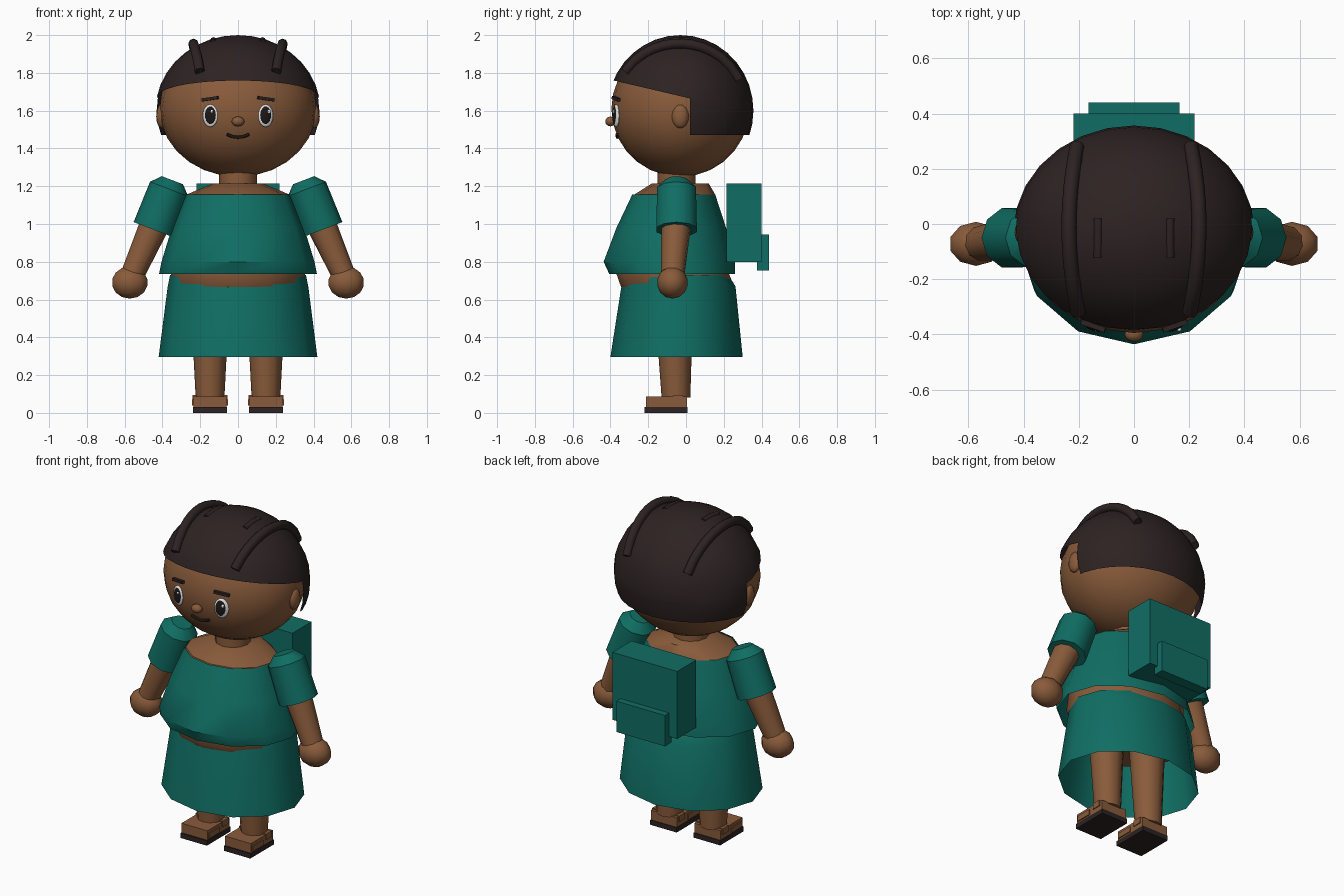
import bpy, bmesh, math
from mathutils import Vector, Matrix

cube = bpy.data.objects.get("Cube")
if cube:
    bpy.data.objects.remove(cube)


def material(name, r, g, b):
    m = bpy.data.materials.new(name)
    m.use_nodes = True
    m.diffuse_color = (r, g, b, 1)
    node = m.node_tree.nodes["Principled BSDF"]
    node.inputs["Base Color"].default_value = (r, g, b, 1)
    node.inputs["Roughness"].default_value = 0.8
    return m


SKIN = material("brown skin", 0.25, 0.105, 0.043)
TEAL = material("teal cloth", 0.005, 0.155, 0.125)
HAIR = material("dark brown hair", 0.026, 0.016, 0.016)
WHITE = material("eye white", 0.85, 0.85, 0.85)
BLACK = material("pupil black", 0.012, 0.009, 0.009)


def finish(name, bm, mat, smooth=40):
    bmesh.ops.recalc_face_normals(bm, faces=bm.faces)
    me = bpy.data.meshes.new(name)
    bm.to_mesh(me)
    bm.free()
    me.materials.append(mat)
    ob = bpy.data.objects.new(name, me)
    bpy.context.collection.objects.link(ob)
    if smooth:
        bpy.ops.object.select_all(action='DESELECT')
        ob.select_set(True)
        bpy.context.view_layer.objects.active = ob
        bpy.ops.object.shade_smooth_by_angle(angle=math.radians(smooth))
    return ob


def box(name, lo, hi, mat, turn=0):
    lo, hi = Vector(lo), Vector(hi)
    bm = bmesh.new()
    m = Matrix.Translation((lo + hi) / 2) @ Matrix.Rotation(turn, 4, 'Y')
    bmesh.ops.create_cube(bm, size=1, matrix=m @ Matrix.Diagonal((*(hi - lo), 1)))
    return finish(name, bm, mat, 0)


def ball(name, loc, radii, mat, segs=16, rings=10, turn=0):
    bm = bmesh.new()
    m = Matrix.Translation(loc) @ Matrix.Rotation(turn, 4, 'Z') @ Matrix.Diagonal((*radii, 1))
    bmesh.ops.create_uvsphere(bm, u_segments=segs, v_segments=rings, radius=1, matrix=m)
    return finish(name, bm, mat)


def loft(name, rings, mat, segs=12, cap=False):
    """Stack of elliptical rings given as (centre y, z, x radius, y radius)."""
    bm = bmesh.new()
    loops = []
    for cy, z, rx, ry in rings:
        turns = [2 * math.pi * i / segs for i in range(segs)]
        loops.append([bm.verts.new((rx * math.sin(t), cy - ry * math.cos(t), z)) for t in turns])
    for a, b in zip(loops, loops[1:]):
        for i in range(segs):
            j = (i + 1) % segs
            bm.faces.new((a[i], a[j], b[j], b[i]))
    if cap:
        bm.faces.new(loops[0])
        bm.faces.new(loops[-1])
    return finish(name, bm, mat)


def limb(name, a, b, r1, r2, mat, segs=10):
    a, b = Vector(a), Vector(b)
    d = b - a
    m = Matrix.Translation((a + b) / 2) @ d.to_track_quat('Z', 'Y').to_matrix().to_4x4()
    bm = bmesh.new()
    bmesh.ops.create_cone(bm, cap_ends=True, segments=segs, radius1=r1, radius2=r2,
                          depth=d.length, matrix=m)
    return finish(name, bm, mat)


def tube(name, points, radius, mat):
    cu = bpy.data.curves.new(name, 'CURVE')
    cu.dimensions = '3D'
    cu.bevel_depth = radius
    cu.bevel_resolution = 2
    cu.use_fill_caps = True
    s = cu.splines.new('POLY')
    s.points.add(len(points) - 1)
    for p, co in zip(s.points, points):
        p.co = (*co, 1)
    cu.materials.append(mat)
    ob = bpy.data.objects.new(name, cu)
    bpy.context.collection.objects.link(ob)


# Head and hair ellipsoids
HEAD_C, HEAD_R = Vector((0, -0.03, 1.61)), Vector((0.415, 0.365, 0.36))
HAIR_C, HAIR_R = Vector((0, -0.03, 1.6)), Vector((0.437, 0.387, 0.4))


def face_y(x, z):
    k = 1 - (x / HEAD_R.x) ** 2 - ((z - HEAD_C.z) / HEAD_R.z) ** 2
    return HEAD_C.y - HEAD_R.y * math.sqrt(k)


def hair_z(x, y):
    k = 1 - (x / HAIR_R.x) ** 2 - ((y - HAIR_C.y) / HAIR_R.y) ** 2
    return HAIR_C.z + HAIR_R.z * math.sqrt(max(k, 0))


ball("head", HEAD_C, HEAD_R, SKIN, 24, 14)

# Hair shell: sloping fringe in front, longer straight cut behind
SPLIT, NAPE, FRINGE, SLOPE = 0.02, 1.47, 1.665, 0.235
bm = bmesh.new()
bmesh.ops.create_uvsphere(bm, u_segments=28, v_segments=18, radius=1,
                          matrix=Matrix.Translation(HAIR_C) @ Matrix.Diagonal((*HAIR_R, 1)))
for co, no in (((0, SPLIT, 0), (0, 1, 0)), ((0, 0, NAPE), (0, 0, 1)),
               ((0, SPLIT, FRINGE), (0, SLOPE, 1))):
    bmesh.ops.bisect_plane(bm, geom=bm.verts[:] + bm.edges[:] + bm.faces[:],
                           plane_co=co, plane_no=no)
drop = []
for f in bm.faces:
    c = f.calc_center_median()
    edge = NAPE if c.y > SPLIT else FRINGE - SLOPE * (c.y - SPLIT)
    if c.z < edge:
        drop.append(f)
bmesh.ops.delete(bm, geom=drop, context='FACES')
finish("hair", bm, HAIR)

# Face middle
ball("nose", (0, -0.4, 1.543), (0.034, 0.027, 0.026), SKIN, 12, 8)
mouth = []
for i in range(-4, 5):
    x = i * 0.0145
    z = 1.459 + 0.016 * (i / 4) ** 2
    mouth.append((x, face_y(x, z) - 0.002, z))
tube("mouth", mouth, 0.008, BLACK)

# Paired parts
for s, side in ((1, "left"), (-1, "right")):
    ball(side + "_ear", (s * 0.405, -0.03, 1.57), (0.028, 0.045, 0.063), SKIN, 12, 8)

    # Eye, pupil and glint
    ex, ez, turn = s * 0.147, 1.573, s * 0.33
    ey = face_y(ex, ez)
    out = Vector((math.sin(turn), -math.cos(turn), 0))
    centre = Vector((ex, ey, ez))
    ball(side + "_eye", centre, (0.042, 0.014, 0.06), WHITE, turn=turn)
    ball(side + "_pupil", centre + out * 0.007 + Vector((-s * 0.003, 0, 0.002)),
         (0.032, 0.011, 0.048), BLACK, turn=turn)
    ball(side + "_glint", centre + out * 0.015 + Vector((0.013, 0, 0.022)),
         (0.009, 0.006, 0.011), WHITE, 8, 6, turn)
    by = face_y(ex, 1.663)
    brow = box(side + "_brow", (-0.046, -0.012, -0.008), (0.046, 0.012, 0.008), HAIR)
    brow.matrix_world = (Matrix.Translation((ex, by, 1.663)) @ Matrix.Rotation(turn, 4, 'Z')
                         @ Matrix.Rotation(s * 0.14, 4, 'Y'))

    # Braids over the crown
    path = []
    for i in range(13):
        y = -0.32 + 0.05 * i
        x = s * (0.236 - 0.35 * (y + 0.01) ** 2)
        path.append((x, y, hair_z(x, y) + 0.018))
    tube(side + "_braid", path, 0.027, HAIR)
    short = [(s * 0.13, y, hair_z(0.13, y) - 0.01) for y in (-0.12, -0.05, 0.02)]
    tube(side + "_crown_strand", short, 0.018, HAIR)

    # Arm
    shoulder, cuff = Vector((s * 0.365, -0.05, 1.185)), Vector((s * 0.447, -0.05, 0.97))
    axis = (shoulder - cuff).normalized()
    limb(side + "_sleeve", cuff, shoulder, 0.113, 0.108, TEAL)
    limb(side + "_sleeve_cap", shoulder, shoulder + axis * 0.05, 0.108, 0.06, TEAL)
    limb(side + "_forearm", (s * 0.555, -0.07, 0.74), (s * 0.44, -0.052, 1.0), 0.063, 0.08, SKIN)
    ball(side + "_hand", (s * 0.573, -0.072, 0.69), (0.1, 0.082, 0.085), SKIN, 10, 7)

    # Leg and sandal
    lx = s * 0.148
    limb(side + "_leg", (lx, -0.053, 0.08), (lx, -0.065, 0.62), 0.076, 0.104, SKIN, 12)
    box(side + "_sole", (lx - 0.09, -0.22, 0), (lx + 0.09, 0.008, 0.03), HAIR)
    box(side + "_foot", (lx - 0.088, -0.212, 0.03), (lx + 0.088, 0.004, 0.088), SKIN)
    box(side + "_toe_strap", (lx - 0.095, -0.2, 0.038), (lx + 0.095, -0.1, 0.07), SKIN)
    box(side + "_heel_strap", (lx - 0.093, -0.07, 0.058), (lx + 0.093, -0.015, 0.094), SKIN)

# Body
limb("neck", (0, -0.05, 1.15), (0, -0.05, 1.3), 0.1, 0.1, SKIN, 12)
loft("torso", [(-0.04, 0.56, 0.3, 0.25), (-0.045, 0.67, 0.35, 0.3), (-0.07, 0.735, 0.355, 0.298),
               (-0.07, 0.85, 0.345, 0.28), (-0.06, 1.155, 0.275, 0.215),
               (-0.03, 1.215, 0.13, 0.15)], SKIN, cap=True)

# Clothes
loft("blouse", [(-0.073, 0.735, 0.418, 0.333), (-0.088, 0.8, 0.405, 0.348),
                (-0.078, 0.98, 0.35, 0.29), (-0.065, 1.155, 0.28, 0.22)], TEAL)
loft("skirt", [(-0.05, 0.297, 0.42, 0.35), (-0.04, 0.67, 0.372, 0.302),
               (-0.05, 0.73, 0.36, 0.275)], TEAL)

# Backpack
box("backpack", (-0.22, 0.215, 0.8), (0.22, 0.4, 1.215), TEAL)
box("backpack_pocket", (-0.165, 0.375, 0.755), (0.165, 0.44, 0.945), TEAL)
